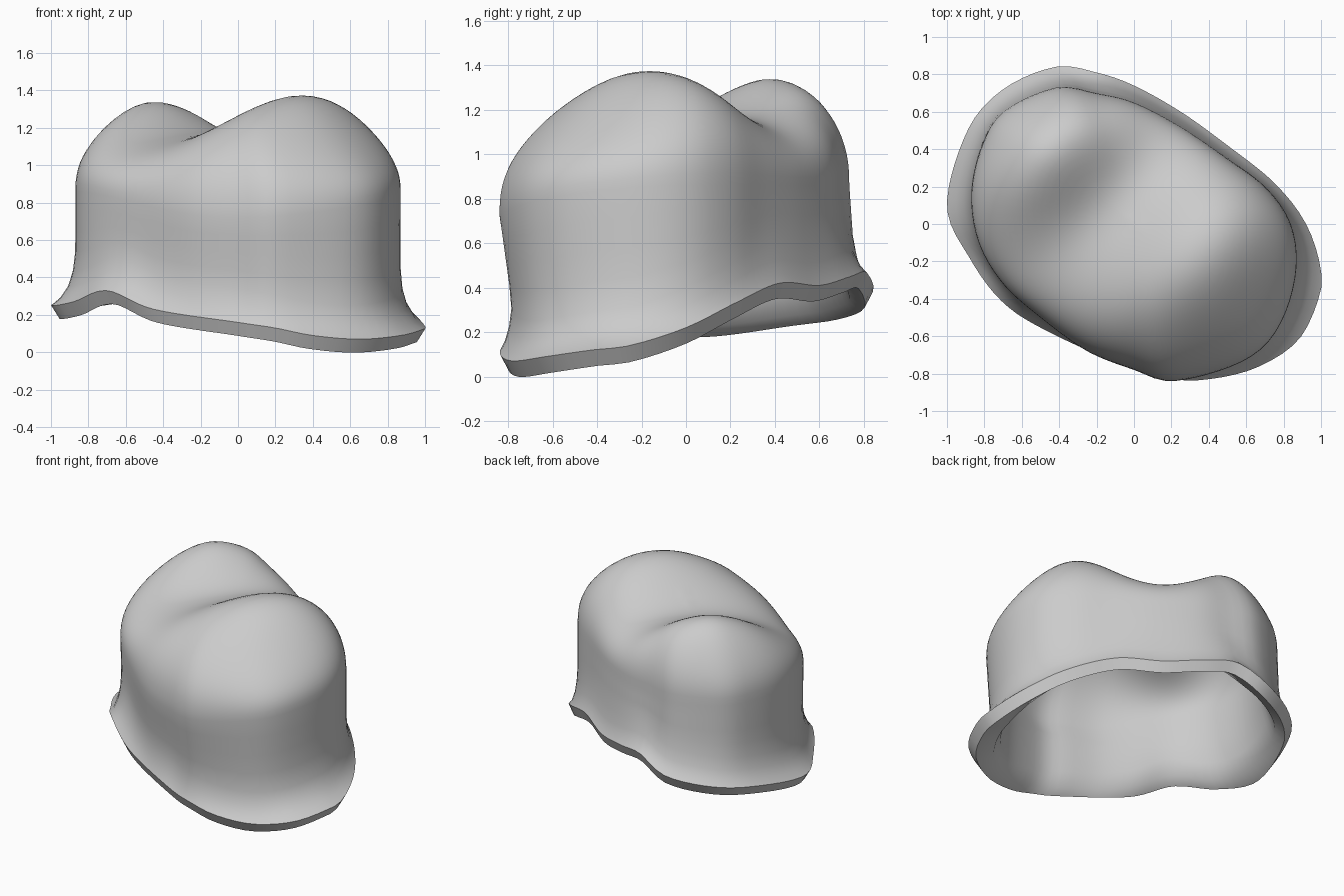
import bpy, bmesh, math
from mathutils import Vector

if "Cube" in bpy.data.objects:
    bpy.data.objects.remove(bpy.data.objects["Cube"], do_unlink=True)

SEGMENTS = 96

# Flared lower margin: x, y, height of its outer edge
margin = [(1, -.25, .14), (.92, 0, .22), (.75, .22, .33), (.5, .42, .42), (.25, .6, .41),
          (0, .74, .45), (-.2, .81, .47), (-.42, .84, .38), (-.7, .72, .33), (-.89, .5, .3),
          (-1, .1, .25), (-.88, -.18, .27), (-.7, -.42, .33), (-.45, -.58, .23),
          (0, -.78, .16), (.2, -.83, .13), (.4, -.83, .09), (.65, -.77, .07),
          (.87, -.63, .09), (.98, -.42, .12)]

# Widest outline of the wall
wall = [(.87, -.2), (.83, .02), (.7, .2), (.5, .35), (.25, .52), (0, .65), (-.2, .7),
        (-.42, .73), (-.7, .6), (-.82, .4), (-.87, .15), (-.83, -.1), (-.7, -.32),
        (-.5, -.5), (-.25, -.68), (0, -.78), (.2, -.84), (.5, -.77), (.7, -.65), (.82, -.45)]


def closed_spline(points, steps=50):
    """Smooth closed curve through the points."""
    pts = [Vector(p).to_3d() for p in points]
    out = []
    for i in range(len(pts)):
        a, b, c, d = (pts[(i + k - 1) % len(pts)] for k in range(4))
        for s in range(steps):
            t = s / steps
            out.append(b + (c - a) * t / 2 + (2 * a - 5 * b + 4 * c - d) * t * t / 2
                       + (3 * b - a - 3 * c + d) * t ** 3 / 2)
    return out


def by_angle(points):
    """Resample a closed outline at even angles around the centre."""
    curve = closed_spline(points)
    result = []
    for i in range(SEGMENTS):
        a = math.tau * i / SEGMENTS
        ray = Vector((math.cos(a), math.sin(a)))
        result.append(max(curve, key=lambda p: p.xy.normalized().dot(ray)))
    return result


def frontness(p):
    return max(0, -p.xy.normalized().y)


def shoulder(p):
    """Height where the wall turns into the domed top, lower on the front."""
    return .86 - .14 * frontness(p) ** 2


def cusp(x, y, cx, cy, along, across):
    """Rounded mound, stretched along the x = y diagonal."""
    u = (x - cx + y - cy) / math.sqrt(2)
    v = (y - cy - x + cx) / math.sqrt(2)
    return math.exp(-(u / along) ** 2 - (v / across) ** 2)


def dome_ring(outline, t, scale=1, drop=0):
    """One ring of the two-cusped top, at fraction t of the outline."""
    ring = []
    for p in outline:
        x, y = p.x * t, p.y * t
        crest = 1.05 + .33 * cusp(x, y, .37, -.16, .7, .43) + .33 * cusp(x, y, -.48, .43, .6, .36)
        base = shoulder(p)
        z = base + (crest - base) * (1 - t ** 4) ** .4
        ring.append(Vector((x * scale, y * scale, z - drop)))
    return ring


def blend(a, b, t, z):
    q = a.lerp(b, t)
    return Vector((q.x, q.y, z))


edge = by_angle(margin)
side = by_angle(wall)

# Waist: drawn in below the bulge on the front, slightly spread on the back
waist = [p * (1 - .075 * frontness(p) ** 2 + .035 * frontness(-p) ** 2) for p in side]

fractions = [math.cos(math.pi / 2 * i / 26) for i in range(26)]

# Inner cavity: roof echoing the top, then its wall down to the lip
rings = [dome_ring(side, t, .89, .14) for t in reversed(fractions)]
rings.append([blend(w * .9, s * .9, .3, .5) for w, s in zip(waist, side)])
rings.append([blend(w * .92, e, .05, e.z + .08) for w, e in zip(waist, edge)])
rings.append([blend(w * .95, e, .15, e.z - .03) for w, e in zip(waist, edge)])

# Bevelled lip
lip_start = len(rings)
rings.append([Vector((e.x * .955, e.y * .955, e.z - .072)) for e in edge])
rings.append([e.copy() for e in edge])

# Flare up into the waist, then the wall
for t, lift in ((.65, .035), (.3, .1), (.1, .18)):
    rings.append([blend(w, e, t, e.z + lift) for w, e in zip(waist, edge)])
for t in (.25, .5, .75):
    rings.append([blend(w, s, t, (e.z + .18) * (1 - t) + shoulder(s) * t)
                  for w, s, e in zip(waist, side, edge)])

# Domed top with two cusps
rings += [dome_ring(side, t) for t in fractions]

bm = bmesh.new()
loops = [[bm.verts.new(p) for p in ring] for ring in rings]
for lower, upper in zip(loops, loops[1:]):
    for i in range(SEGMENTS):
        j = (i + 1) % SEGMENTS
        bm.faces.new((lower[i], lower[j], upper[j], upper[i]))

# Close the cavity roof and the crown of the dome
for loop in (loops[0], loops[-1]):
    centre = bm.verts.new((0, 0, sum(v.co.z for v in loop) / SEGMENTS))
    for i in range(SEGMENTS):
        bm.faces.new((loop[i], loop[(i + 1) % SEGMENTS], centre))
bmesh.ops.recalc_face_normals(bm, faces=bm.faces)

# Sharp edges on both borders of the lip
for loop in loops[lip_start:lip_start + 2]:
    for i in range(SEGMENTS):
        bm.edges.get((loop[i], loop[(i + 1) % SEGMENTS])).smooth = False
for f in bm.faces:
    f.smooth = True

mesh = bpy.data.meshes.new("tooth_crown")
bm.to_mesh(mesh)
bm.free()
crown = bpy.data.objects.new("tooth_crown", mesh)
bpy.context.collection.objects.link(crown)

# Plain grey material
grey = bpy.data.materials.new("light_grey")
grey.use_nodes = True
colour = (.6, .6, .6, 1)
grey.diffuse_color = colour
grey.node_tree.nodes["Principled BSDF"].inputs["Base Color"].default_value = colour
mesh.materials.append(grey)
